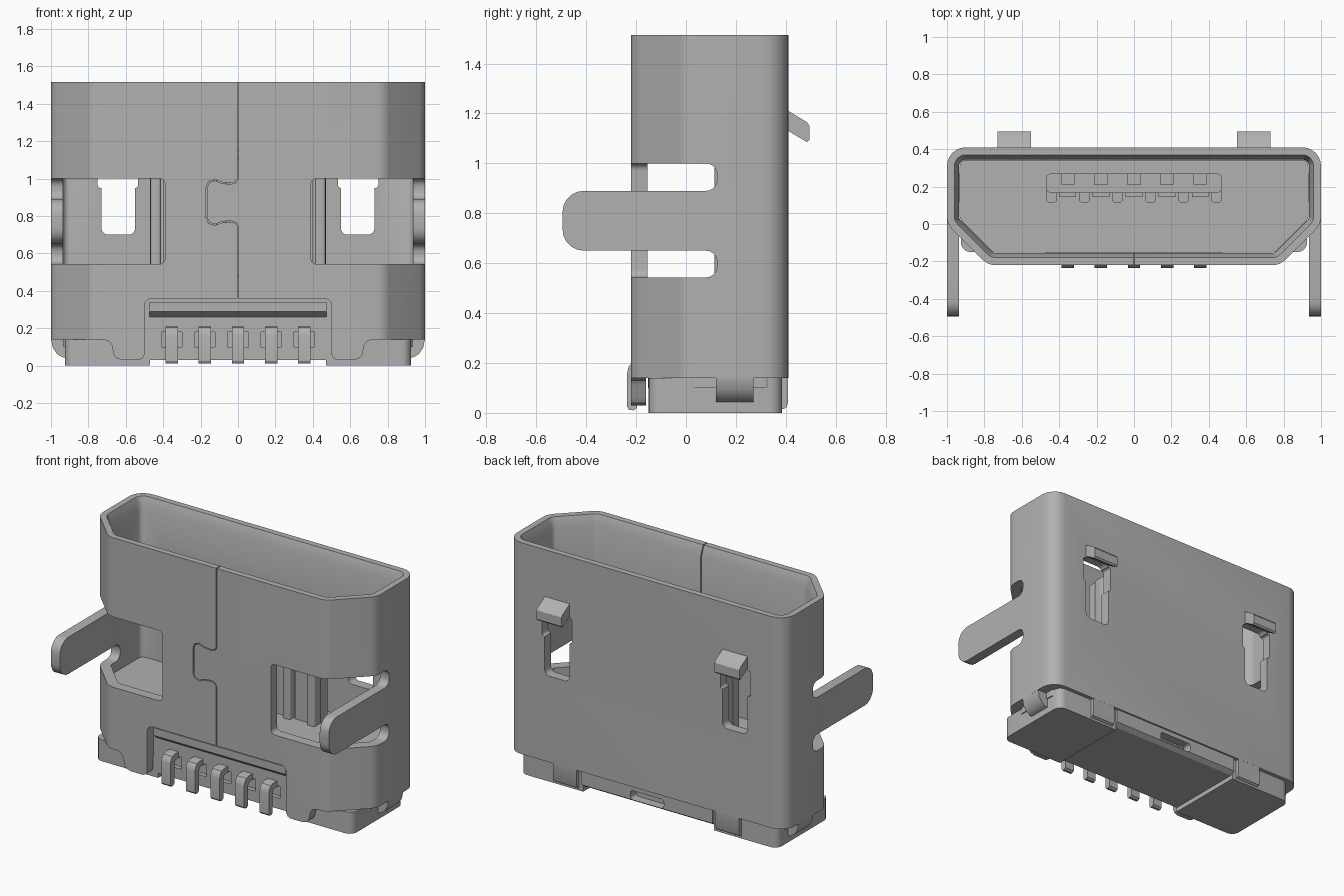
import bpy, bmesh, math
from mathutils import Vector

old = bpy.data.objects.get("Cube")
if old:
    bpy.data.objects.remove(old, do_unlink=True)

metal = bpy.data.materials.new("satin grey")
metal.use_nodes = True
GREY = (0.44, 0.44, 0.44, 1)
metal.diffuse_color = GREY
metal.node_tree.nodes["Principled BSDF"].inputs["Base Color"].default_value = GREY


def finish(name, bm):
    bmesh.ops.recalc_face_normals(bm, faces=bm.faces)
    me = bpy.data.meshes.new(name)
    bm.to_mesh(me)
    bm.free()
    me.materials.append(metal)
    ob = bpy.data.objects.new(name, me)
    bpy.context.collection.objects.link(ob)
    return ob


def loft(name, loops, ring=False):
    """Skin a list of equal-length loops; ring joins last to first, else ends are capped."""
    bm = bmesh.new()
    rows = [[bm.verts.new(p) for p in lp] for lp in loops]
    n = len(rows[0])
    pairs = list(zip(rows, rows[1:])) + ([(rows[-1], rows[0])] if ring else [])
    for a, b in pairs:
        for i in range(n):
            j = (i + 1) % n
            bm.faces.new((a[i], a[j], b[j], b[i]))
    if not ring:
        bm.faces.new(rows[0])
        bm.faces.new(rows[-1])
    return finish(name, bm)


def prism(name, pts, axis, a, b):
    """Extrude a 2D profile along an axis: x uses (y,z), y uses (x,z), z uses (x,y)."""
    place = {"x": lambda p, t: (t, p[0], p[1]),
             "y": lambda p, t: (p[0], t, p[1]),
             "z": lambda p, t: (p[0], p[1], t)}[axis]
    return loft(name, [[place(p, t) for p in pts] for t in (a, b)])


def rrect(u0, v0, u1, v1, r=0.0, seg=5):
    if r == 0:
        return [(u0, v0), (u1, v0), (u1, v1), (u0, v1)]
    pts = []
    for k, (cu, cv) in enumerate([(u1 - r, v1 - r), (u0 + r, v1 - r),
                                  (u0 + r, v0 + r), (u1 - r, v0 + r)]):
        for i in range(seg + 1):
            t = math.pi / 2 * (k + i / seg)
            pts.append((cu + r * math.cos(t), cv + r * math.sin(t)))
    return pts


def flip(pts, s):
    return [(s * u, v) for u, v in pts]


def outline(d):
    """Rounded shell outline, inset by d."""
    half = []
    r = 0.1 - d
    for cx, cy, a0, a1 in ((0.739, -0.12, -90, -45), (0.9, 0.041, -45, 0), (0.9, 0.31, 0, 90)):
        for i in range(7):
            t = math.radians(a0 + (a1 - a0) * i / 6)
            half.append((cx + r * math.cos(t), cy + r * math.sin(t)))
    return half + [(-x, y) for x, y in reversed(half)]


def cut(target, cutter):
    cutter.hide_render = True
    m = target.modifiers.new("cut", "BOOLEAN")
    m.operation = "DIFFERENCE"
    m.solver = "EXACT"
    m.object = cutter
    bpy.context.view_layer.objects.active = target
    bpy.ops.object.modifier_apply(modifier=m.name)
    bpy.data.objects.remove(cutter, do_unlink=True)


# Folded shell with a bevelled mouth
levels = [(0, 0.14), (0, 1.515), (0.04, 1.515), (0.065, 1.45), (0.065, 0.14)]
shell = loft("shell", [[(x, y, z) for x, y in outline(d)] for d, z in levels], ring=True)

# Front notch for the pins
cut(shell, prism("cutter", rrect(-0.5, -0.2, 0.5, 0.36, 0.04), "y", -0.4, -0.05))

for s in (1, -1):
    # Wrap-around side window, and the slots above and below the leg
    cut(shell, prism("cutter", flip(rrect(0.39, 0.543, 1.2, 1.0, 0.03), s), "y", -0.4, 0.04))
    for z0, z1 in ((0.543, 0.65), (0.89, 1.0)):
        cut(shell, prism("cutter", rrect(-0.1, z0, 0.125, z1, 0.045), "x", s * 0.85, s * 1.2))
    # Rear spring opening
    cut(shell, prism("cutter", flip(rrect(0.55, 0.7, 0.73, 1.14, 0.035), s), "y", 0.25, 0.5))
    cut(shell, prism("cutter", flip(rrect(0.535, 0.95, 0.75, 1.12, 0.015), s), "y", 0.25, 0.5))

# Interlocking seam on the front wall
path = [(0, 1.6), (0, 1.0), (-0.012, 0.98), (-0.04, 0.972), (-0.09, 0.978), (-0.125, 0.992),
        (-0.155, 0.982), (-0.167, 0.955), (-0.167, 0.79), (-0.155, 0.763), (-0.125, 0.752),
        (-0.09, 0.766), (-0.04, 0.772), (-0.012, 0.764), (0, 0.745), (0, 0.3)]
P = [Vector(p) for p in path]
left, right = [], []
for i, p in enumerate(P):
    t = (P[min(i + 1, len(P) - 1)] - P[max(i - 1, 0)]).normalized()
    nrm = Vector((-t.y, t.x)) * 0.003
    left.append(tuple(p + nrm))
    right.append(tuple(p - nrm))
cut(shell, prism("cutter", left + right[::-1], "y", -0.3, -0.1))

for s, side in ((1, "left"), (-1, "right")):
    # Mounting leg
    leg = [p for p in rrect(-0.495, 0.65, 0.0, 0.89, 0.085) if p[0] < -0.2]
    prism(side + "_leg", [(0.041, 0.89)] + leg + [(0.041, 0.65)], "x", s * 0.935, s * 1.0)
    # Rear hook
    prism(side + "_hook", [(0.35, 1.18), (0.35, 1.24), (0.41, 1.21), (0.485, 1.165),
                           (0.495, 1.15), (0.495, 1.095), (0.485, 1.085), (0.41, 1.13)],
          "x", s * 0.55, s * 0.73)
    # Shell flaps below the front, back and side walls
    flap = [(0.5, 0.16), (0.5, 0.06), (0.51, 0.04), (0.53, 0.03), (0.62, 0.03), (0.65, 0.04),
            (0.665, 0.06), (0.675, 0.11), (0.69, 0.13), (0.72, 0.14), (0.72, 0.16)]
    prism(side + "_front_flap", flip(flap, s), "y", -0.2195, -0.16)
    prism(side + "_back_flap", [(0.34, 0.16), (0.34, 0.015), (0.39, 0.015), (0.402, 0.022),
                                (0.4095, 0.04), (0.4095, 0.16)], "x", s * 0.5, s * 0.67)
    tab = [(0.9995, 0.16), (0.9995, 0.14), (0.99, 0.095), (0.968, 0.062), (0.94, 0.045),
           (0.9, 0.04), (0.9, 0.16)]
    prism(side + "_side_tab", flip(tab, s), "y", 0.12, 0.27)
    # Insulator foot, rounded on its outer corners
    corners = rrect(0.47, -0.15, 0.925, 0.385, 0.05)
    foot = corners[:6] + [(0.47, 0.385), (0.47, -0.15)] + corners[18:]
    prism(side + "_foot", flip(foot, s), "z", 0.0, 0.14)

# Insulator body inside the shell, with a pocket behind each pin
pin_x = [0.177 * k for k in range(-2, 3)]
body = prism("insulator_body", outline(0.068), "z", 0.1, 0.48)
for x in pin_x:
    cut(body, prism("cutter", rrect(x - 0.055, 0.08, x + 0.055, 0.18), "y", -0.3, -0.12))
prism("insulator_ledge", [(-0.1, 0.34), (-0.19, 0.34), (-0.19, 0.29), (-0.152, 0.26),
                          (-0.1, 0.26)], "x", -0.474, 0.474)

# Sill across the bottom, closing the back edge, with a small rear pocket
sill = prism("insulator_sill", [(-0.15, 0.03), (0.37, 0.03), (0.4, 0.05), (0.4, 0.139),
                                (-0.1, 0.139), (-0.1, 0.1), (-0.15, 0.1)], "x", -0.472, 0.472)
cut(sill, prism("cutter", rrect(-0.12, 0.05, 0.12, 0.11, 0.02), "y", 0.34, 0.5))

# Solder pins, bent over the sill
pin = [(-0.05, 0.21), (-0.19, 0.21), (-0.215, 0.203), (-0.23, 0.185), (-0.236, 0.16),
       (-0.236, 0.025), (-0.228, 0.012), (-0.21, 0.01), (-0.196, 0.02), (-0.196, 0.15),
       (-0.185, 0.17), (-0.05, 0.17)]
for i, x in enumerate(pin_x):
    prism(f"solder_pin_{i + 1}", pin, "x", x - 0.033, x + 0.033)

# Tongue with ribs between the contact strips
tongue = prism("tongue", rrect(-0.47, 0.165, 0.47, 0.27, 0.03), "z", 0.46, 1.15)
for x in pin_x:
    cut(tongue, prism("cutter", rrect(x - 0.034, 0.21, x + 0.034, 0.3), "z", 1.09, 1.3))
for i, x in enumerate((-0.44, -0.2655, -0.0885, 0.0885, 0.2655, 0.44)):
    prism(f"tongue_rib_{i + 1}", rrect(x - 0.028, 0.115, x + 0.028, 0.19, 0.015), "z", 0.46, 1.14)
for i, x in enumerate(pin_x):
    prism(f"contact_{i + 1}", rrect(x - 0.045, 0.145, x + 0.045, 0.18), "z", 0.46, 1.11)

# Smooth the bends, keep the stamped edges crisp
bpy.ops.object.select_all(action="DESELECT")
for ob in bpy.context.collection.objects:
    if ob.type == "MESH":
        ob.select_set(True)
        bpy.context.view_layer.objects.active = ob
bpy.ops.object.shade_smooth_by_angle(angle=math.radians(30))
